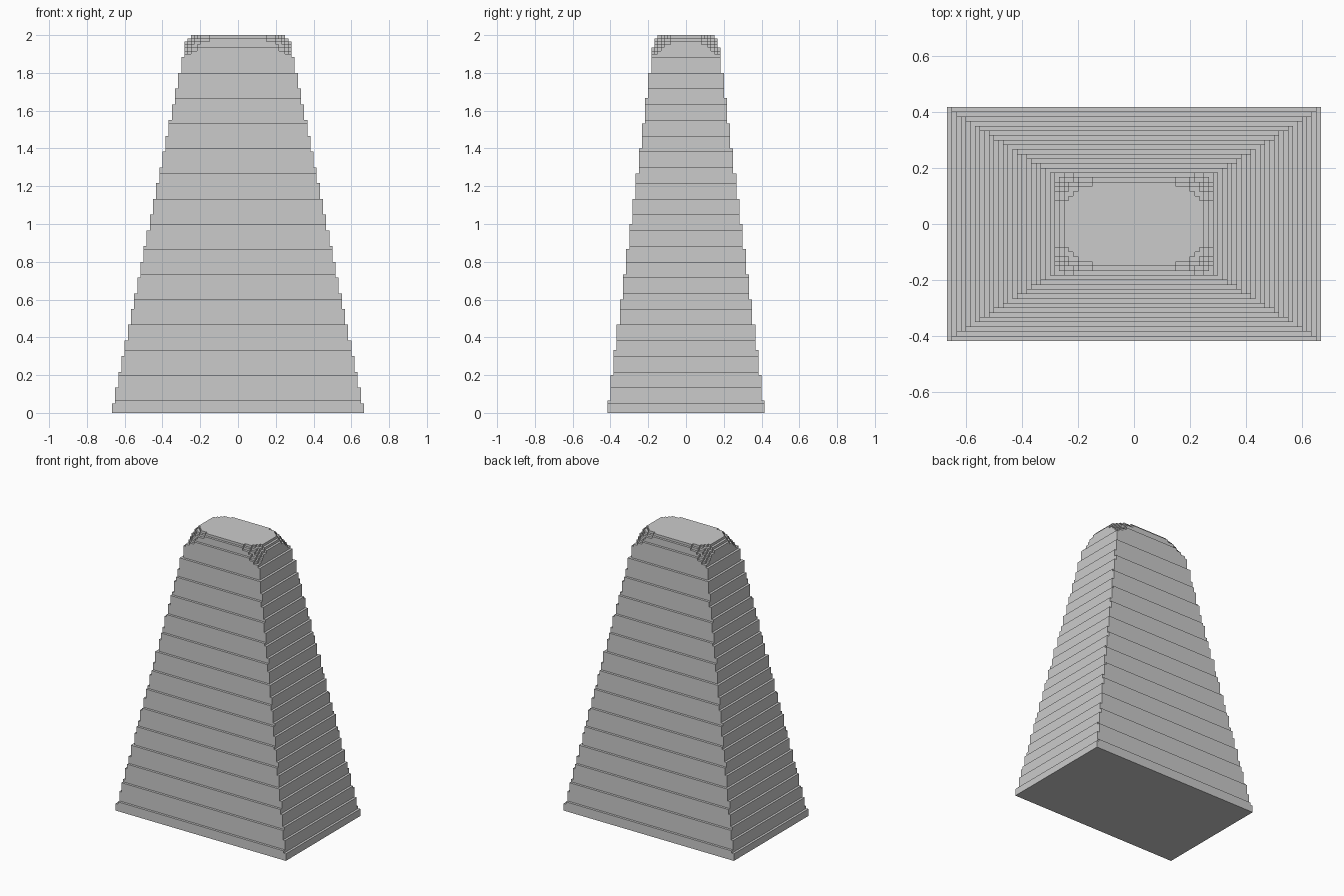
import bpy, bmesh

cube = bpy.data.objects.get("Cube")
if cube:
    bpy.data.objects.remove(cube, do_unlink=True)

U = 1 / 60          # one block
HEIGHT = 120        # blocks tall
CAP_START = 113     # layer where the corners begin to round off

stone = bpy.data.materials.new("light grey stone")
stone.use_nodes = True
GREY = (0.6, 0.6, 0.6, 1)
stone.diffuse_color = GREY
stone.node_tree.nodes["Principled BSDF"].inputs["Base Color"].default_value = GREY


def half_size(k):
    """Half width and half depth of layer k, in blocks."""
    return 40 - (k + 2) // 5, 25 - (k + 4) // 8


def rounded_quarter(hx, hy, a, b):
    """Stair-stepped quarter outline of a rounded rectangle, from +x to +y."""
    pts, last = [], 0
    for i in range(hx - 1, -1, -1):
        t = max(0, 1 - ((i + 0.5) / a) ** 3)
        h = min(hy, round(b * t ** (1 / 3)))
        if h > last:
            if pts:
                pts.append((i + 1, last))
            pts.append((i + 1, h))
            last = h
    return pts


def add_tier(bm, quarter, z0, z1, bottom=False):
    """Upright prism from a quarter outline mirrored into all four quadrants."""
    back = quarter[::-1]
    ring = (quarter + [(-x, y) for x, y in back]
            + [(-x, -y) for x, y in quarter] + [(x, -y) for x, y in back])
    low = [bm.verts.new((x * U, y * U, z0 * U)) for x, y in ring]
    top = [bm.verts.new((x * U, y * U, z1 * U)) for x, y in ring]
    n = len(ring)
    for i in range(n):
        j = (i + 1) % n
        bm.faces.new((low[i], low[j], top[j], top[i]))
    bm.faces.new(top)
    if bottom:
        bm.faces.new(low[::-1])


def make_object(name, bm):
    mesh = bpy.data.meshes.new(name)
    bm.to_mesh(mesh)
    bm.free()
    mesh.materials.append(stone)
    obj = bpy.data.objects.new(name, mesh)
    bpy.context.collection.objects.link(obj)


# Stepped tapering body: a new tier wherever the width or depth shrinks
bm = bmesh.new()
start = 0
for k in range(1, CAP_START + 1):
    if k == CAP_START or half_size(k) != half_size(start):
        add_tier(bm, [half_size(start)], start, k, bottom=(start == 0))
        start = k
make_object("stepped_body", bm)

# Rounded cap: one-block layers whose corners close in towards the flat top
bm = bmesh.new()
cap_radii = [(20.5, 13.5), (19.5, 12.7), (18.7, 12), (18, 11.4),
             (17.2, 10.7), (16.4, 10), (15.5, 9.2)]
for k, (a, b) in enumerate(cap_radii, CAP_START):
    add_tier(bm, rounded_quarter(*half_size(k), a, b), k, k + 1)
make_object("rounded_cap", bm)
